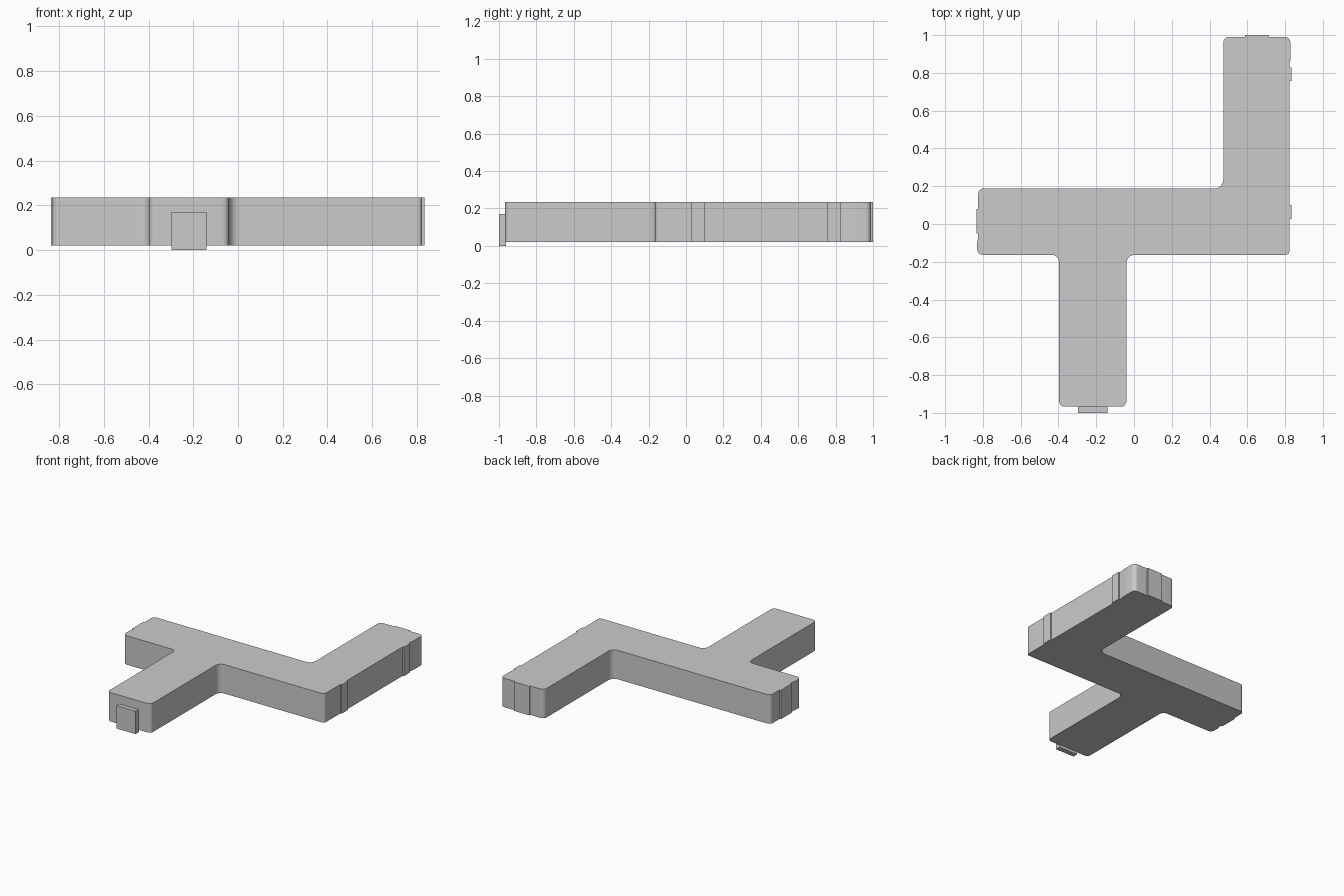
import bpy, bmesh, math
from mathutils import Vector

if "Cube" in bpy.data.objects:
    bpy.data.objects.remove(bpy.data.objects["Cube"])

# Outline seen from above: x, y, corner radius (counter-clockwise)
OUTLINE = [
    (-.397, -.967, .03), (-.04, -.967, .03), (-.04, -.163, .045), (.823, -.163, .02),
    (.823, .027, 0), (.833, .027, 0), (.833, .1, 0), (.823, .1, 0),
    (.823, .757, 0), (.833, .757, 0), (.833, .828, 0), (.823, .828, 0),
    (.823, .85, 0), (.828, .87, 0), (.828, .99, .03),
    (.714, .99, 0), (.714, 1, 0), (.587, 1, 0), (.587, .99, 0),
    (.473, .99, .03), (.473, .188, .048), (-.825, .188, .03),
    (-.825, .08, 0), (-.835, .08, 0), (-.835, -.05, 0), (-.825, -.05, 0),
    (-.825, -.07, 0), (-.83, -.095, 0), (-.83, -.163, .03), (-.397, -.163, .04),
]


def rounded(outline, steps=8):
    """Replace each corner that has a radius with an arc."""
    pts = []
    for i, (x, y, r) in enumerate(outline):
        p = Vector((x, y))
        if r == 0:
            pts.append(p)
            continue
        a = (Vector(outline[i - 1][:2]) - p).normalized()
        b = (Vector(outline[(i + 1) % len(outline)][:2]) - p).normalized()
        half = a.angle(b) / 2
        centre = p + (a + b).normalized() * r / math.sin(half)
        start = p + a * r / math.tan(half) - centre
        end = p + b * r / math.tan(half) - centre
        sweep = math.atan2(start.x * end.y - start.y * end.x, start.dot(end))
        for k in range(steps + 1):
            t = sweep * k / steps
            c, s = math.cos(t), math.sin(t)
            pts.append(centre + Vector((start.x * c - start.y * s, start.x * s + start.y * c)))
    return pts


def prism(name, pts, z0, z1):
    """Extrude a flat outline from z0 to z1."""
    bm = bmesh.new()
    face = bm.faces.new([bm.verts.new((p[0], p[1], z0)) for p in pts])
    top = bmesh.ops.extrude_face_region(bm, geom=[face], use_keep_orig=True)
    bmesh.ops.translate(bm, vec=(0, 0, z1 - z0),
                        verts=[g for g in top["geom"] if isinstance(g, bmesh.types.BMVert)])
    bmesh.ops.recalc_face_normals(bm, faces=bm.faces)
    mesh = bpy.data.meshes.new(name)
    bm.to_mesh(mesh)
    bm.free()
    obj = bpy.data.objects.new(name, mesh)
    bpy.context.collection.objects.link(obj)
    bpy.ops.object.select_all(action="DESELECT")
    obj.select_set(True)
    bpy.context.view_layer.objects.active = obj
    bpy.ops.object.shade_smooth_by_angle(angle=math.radians(30))
    return obj


# Main slab with its side lugs
prism("slab_body", rounded(OUTLINE), .02, .235)

# Square plate on the end of the front leg
prism("end_plate", [(-.297, -1), (-.141, -1), (-.141, -.962), (-.297, -.962)], 0, .17)
